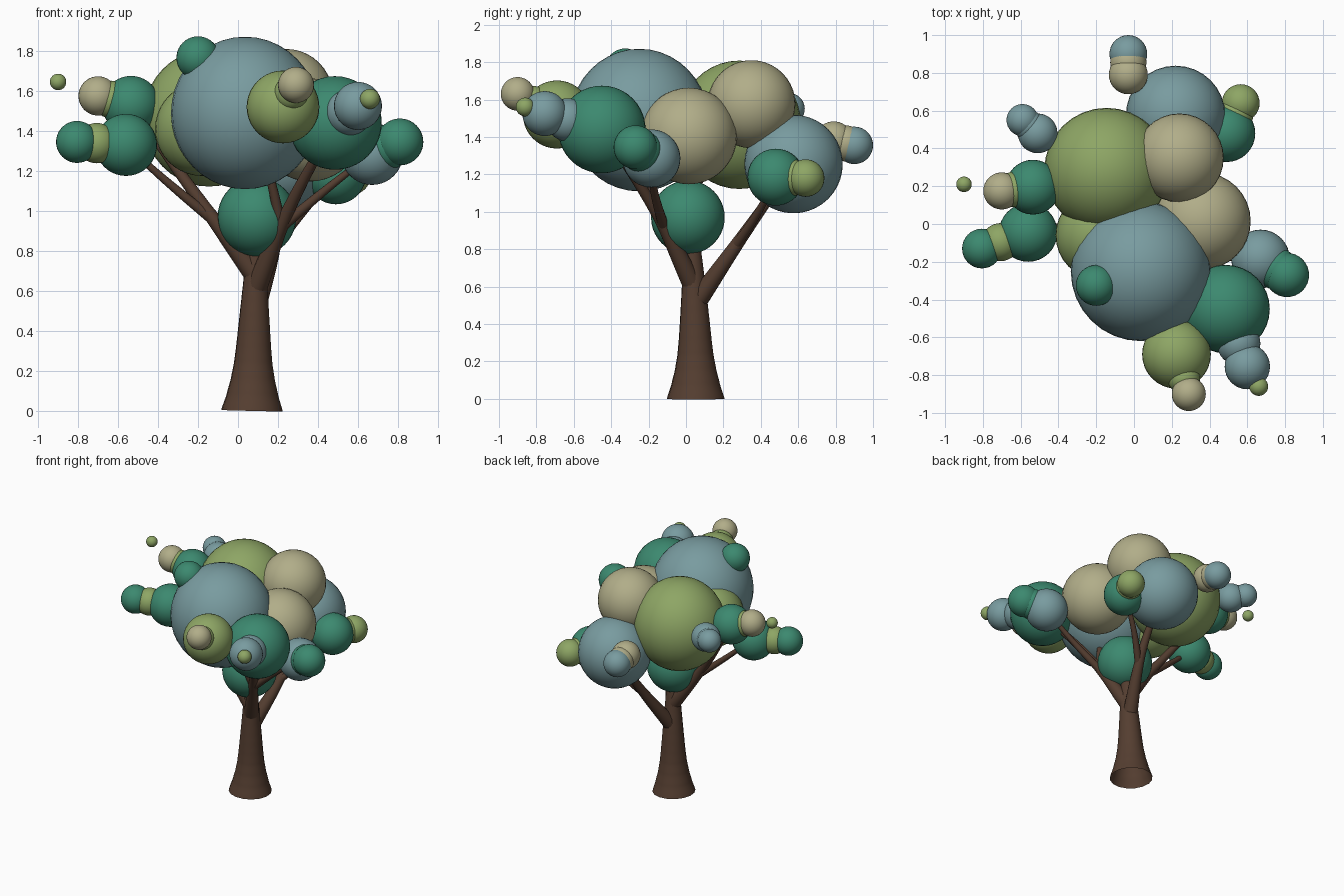
import bpy
from mathutils import Vector

if "Cube" in bpy.data.objects:
    bpy.data.objects.remove(bpy.data.objects["Cube"])


def material(name, *rgb):
    m = bpy.data.materials.new(name)
    m.diffuse_color = (*rgb, 1)
    m.use_nodes = True
    m.node_tree.nodes["Principled BSDF"].inputs["Base Color"].default_value = m.diffuse_color
    return m


BARK = material("bark", 0.09, 0.048, 0.03)
GREEN = material("deep_green", 0.045, 0.25, 0.16)
BLUE = material("blue_green", 0.19, 0.33, 0.35)
OLIVE = material("olive", 0.27, 0.38, 0.13)
TAN = material("tan", 0.44, 0.42, 0.25)


def ball(name, mat, x, y, z, r, stretch=1.0):
    """Smooth ball of foliage; returns its centre."""
    bpy.ops.mesh.primitive_uv_sphere_add(segments=32, ring_count=20, radius=r, location=(x, y, z))
    o = bpy.context.object
    o.name = name
    o.scale.z = stretch
    o.data.materials.append(mat)
    bpy.ops.object.shade_smooth()
    return Vector((x, y, z))


def cluster(name, mat, puff, tip_mat, tip, neck_mat):
    """Puff and smaller tip joined by a neck placed where the two meet."""
    a = ball(name + "_puff", mat, *puff)
    b = ball(name + "_tip", tip_mat, *tip)
    ball(name + "_neck", neck_mat, *a.lerp(b, 0.6), tip[3] * 0.96)
    return a


def limb(name, points, radii):
    """Round limb through the points, with a radius at each."""
    c = bpy.data.curves.new(name, 'CURVE')
    c.dimensions = '3D'
    c.bevel_depth = 1
    c.bevel_resolution = 6
    c.resolution_u = 8
    s = c.splines.new('BEZIER')
    s.bezier_points.add(len(points) - 1)
    for bp, co, r in zip(s.bezier_points, points, radii):
        bp.co = co
        bp.radius = r
        bp.handle_left_type = bp.handle_right_type = 'AUTO'
    c.materials.append(BARK)
    bpy.context.collection.objects.link(bpy.data.objects.new(name, c))


# Large balls of the crown
front = ball("crown_front", BLUE, .035, -.25, 1.49, .37, 1.03)
ball("crown_back_left", OLIVE, -.145, .285, 1.465, .33, 1.04)
ball("crown_top", TAN, .24, .35, 1.575, .235)
ball("crown_right", TAN, .36, .015, 1.405, .258)
back = ball("crown_back", BLUE, .22, .575, 1.255, .263)
ball("crown_left", OLIVE, -.18, -.06, 1.41, .235)
ball("crown_lower", GREEN, .095, .01, .97, .197)
ball("top_bump", GREEN, -.2, -.325, 1.765, .108)
ball("loose_leaf", OLIVE, -.9, .21, 1.645, .041)

# Outer clusters
front_right = cluster("front_right", GREEN, (.485, -.45, 1.44, .234), BLUE, (.6, -.755, 1.525, .12), BLUE)
ball("front_right_bud", OLIVE, .66, -.86, 1.56, .05)
cluster("front", OLIVE, (.225, -.69, 1.52, .182), TAN, (.29, -.9, 1.63, .09), OLIVE)
back_right = cluster("back_right", GREEN, (.49, .48, 1.185, .152), OLIVE, (.565, .64, 1.18, .1), OLIVE)
right = cluster("right", BLUE, (.67, -.185, 1.285, .155), GREEN, (.81, -.27, 1.345, .117), GREEN)
left = cluster("left", GREEN, (-.56, -.045, 1.33, .155), GREEN, (-.805, -.13, 1.345, .105), OLIVE)
upper_left = cluster("upper_left", GREEN, (-.535, .195, 1.53, .145), TAN, (-.7, .175, 1.575, .098), OLIVE)
cluster("back_left", BLUE, (-.51, .48, 1.53, .105), BLUE, (-.59, .55, 1.55, .085), BLUE)
cluster("back", TAN, (-.03, .79, 1.38, .103), BLUE, (-.03, .9, 1.355, .1), TAN)


def axis(z):
    """Trunk centre line, leaning slightly as it rises."""
    return Vector((.07 + .025 * z, .052 - .03 * z * z, z))


# Trunk: widths follow a smooth flare from the tip down to the open foot
heights = [i * .08 for i in range(12)]
limb("trunk", [axis(z) for z in heights],
     [.115 - .085 * z + .04 * max(0, 1 - z / .3) ** 2 for z in heights])


def bough(name, z, elbow, target, forks):
    """Main limb from the trunk over an elbow into a foliage ball, with forks to others."""
    a, e = axis(z), Vector(elbow)
    limb(name, [a, e, target], [.055, .032, .018])
    for i, t in enumerate(forks):
        mid = e.lerp(t, .5) - Vector((0, 0, .02))
        limb(f"{name}_fork_{i + 1}", [a.lerp(e, .8), mid, t], [.028, .02, .014])


# Main boughs and forks
bough("back_bough", .5, (.19, .31, .88), back, [back_right])
bough("front_bough", .6, (.25, -.16, 1), front_right, [front, right])
bough("left_bough", .68, (-.16, .03, 1.01), upper_left, [left])
